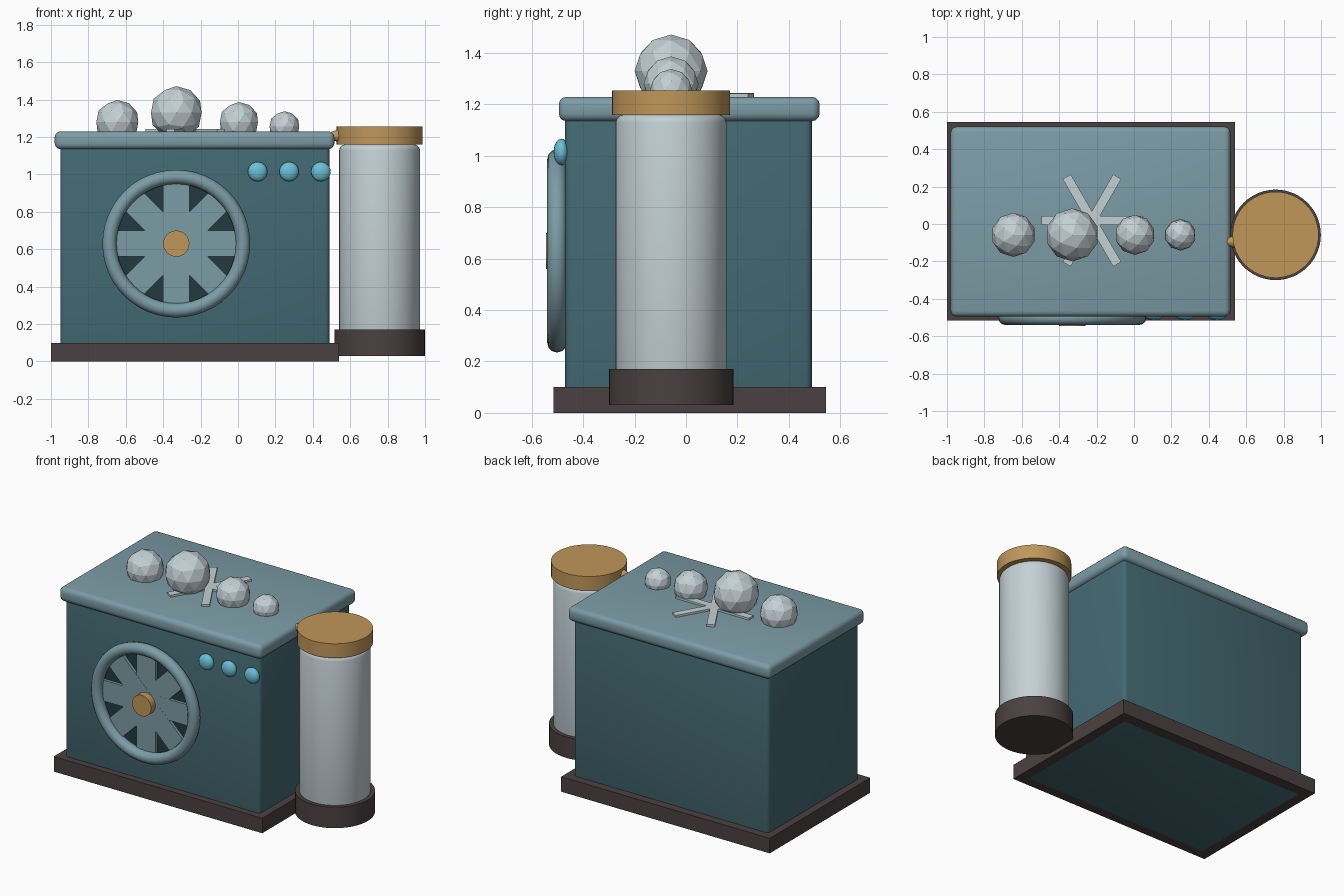
import bpy, math
from mathutils import Vector

if "Cube" in bpy.data.objects:
    bpy.data.objects.remove(bpy.data.objects["Cube"])


def material(name, hex_code):
    def lin(c):
        return c / 12.92 if c <= 0.04045 else ((c + 0.055) / 1.055) ** 2.4
    m = bpy.data.materials.new(name)
    rgb = [lin(int(hex_code[i:i + 2], 16) / 255) for i in (0, 2, 4)]
    m.diffuse_color = (*rgb, 1)
    m.use_nodes = True
    m.node_tree.nodes["Principled BSDF"].inputs["Base Color"].default_value = m.diffuse_color
    return m


TEAL = material("deep teal", "436972")
BLUE = material("dusty blue", "7C9CA6")
DARK = material("dark teal", "223A40")
BROWN = material("dark brown", "4B4141")
BRASS = material("brass", "C0975A")
PALE = material("pale grey", "C4D1D5")
AQUA = material("aqua", "6AC0D8")


def finish(name, mat, bevel=0, segments=3, smooth=True):
    ob = bpy.context.object
    ob.name = name
    ob.data.materials.append(mat)
    if bevel:
        mod = ob.modifiers.new("rounded edges", "BEVEL")
        mod.width = bevel
        mod.segments = segments
        mod.limit_method = "ANGLE"
        bpy.ops.object.modifier_apply(modifier=mod.name)
    if smooth:
        bpy.ops.object.shade_smooth_by_angle(angle=math.radians(35))
    return ob


def box(name, lo, hi, mat, bevel=0):
    lo, hi = Vector(lo), Vector(hi)
    bpy.ops.mesh.primitive_cube_add(size=1, location=(lo + hi) / 2)
    bpy.context.object.scale = hi - lo
    bpy.ops.object.transform_apply(location=False, rotation=False, scale=True)
    return finish(name, mat, bevel, smooth=bevel > 0)


def cylinder(name, r, depth, loc, mat, rot=(0, 0, 0), bevel=0, sides=48):
    bpy.ops.mesh.primitive_cylinder_add(vertices=sides, radius=r, depth=depth,
                                        location=loc, rotation=rot)
    return finish(name, mat, bevel)


FRONT = (math.pi / 2, 0, 0)

# Cabinet: plinth, body and overhanging lid
box("plinth", (-1, -0.515, 0), (0.54, 0.545, 0.10), BROWN)
box("cabinet_body", (-0.95, -0.47, -0.001), (0.49, 0.49, 1.16), TEAL, 0.025)
box("cabinet_lid", (-0.98, -0.495, 1.135), (0.515, 0.52, 1.23), BLUE, 0.03)

# Fan on the front: dark recess, rim, eight blades and hub
fx, fz = -0.33, 0.63
cylinder("fan_recess", 0.35, 0.02, (fx, -0.47, fz), DARK, FRONT)
bpy.ops.mesh.primitive_torus_add(major_radius=0.357, minor_radius=0.038,
                                 major_segments=48, minor_segments=12,
                                 location=(fx, -0.502, fz), rotation=FRONT)
finish("fan_rim", BLUE)
for i in range(4):
    bar = box("fan_blade_pair", (fx - 0.07, -0.498, fz - 0.34),
              (fx + 0.07, -0.475, fz + 0.34), BLUE)
    bar.rotation_euler.y = i * math.pi / 4
    bar.location.y -= i * 0.0004
cylinder("fan_hub", 0.07, 0.075, (fx, -0.508, fz), BRASS, FRONT, sides=24)

# Control knobs
for x in (0.105, 0.273, 0.443):
    bpy.ops.mesh.primitive_uv_sphere_add(segments=20, ring_count=12, radius=0.052,
                                         location=(x, -0.484, 1.015))
    bpy.context.object.scale.y = 0.6
    finish("knob", AQUA)

# Row of faceted balls sunk into the lid
for x, z, r in ((-0.645, 1.28, 0.118), (-0.33, 1.33, 0.142),
                (0.005, 1.28, 0.107), (0.248, 1.255, 0.083)):
    bpy.ops.mesh.primitive_ico_sphere_add(subdivisions=2, radius=r,
                                          location=(x, -0.058, z))
    finish("ice_ball", PALE, smooth=False)

# Six-armed flake lying on the lid
for i in range(3):
    bar = box("flake_bar", (-0.495, -0.006, 1.22), (0.045, 0.044, 1.243), PALE)
    bar.rotation_euler.z = i * math.pi / 3
    bar.location.z += i * 0.0004

# Canister beside the cabinet: foot, tank, cap and spout
cx, cy = 0.757, -0.058
cylinder("canister_foot", 0.242, 0.14, (cx, cy, 0.10), BROWN)
cylinder("canister_tank", 0.216, 1.06, (cx, cy, 0.63), PALE, bevel=0.03)
cylinder("canister_cap", 0.23, 0.095, (cx, cy, 1.2075), BRASS)
bpy.ops.mesh.primitive_cone_add(vertices=16, radius1=0.042, radius2=0.018, depth=0.07,
                                location=(0.525, -0.095, 1.207),
                                rotation=(0, -math.pi / 2, 0))
finish("canister_spout", BRASS)
